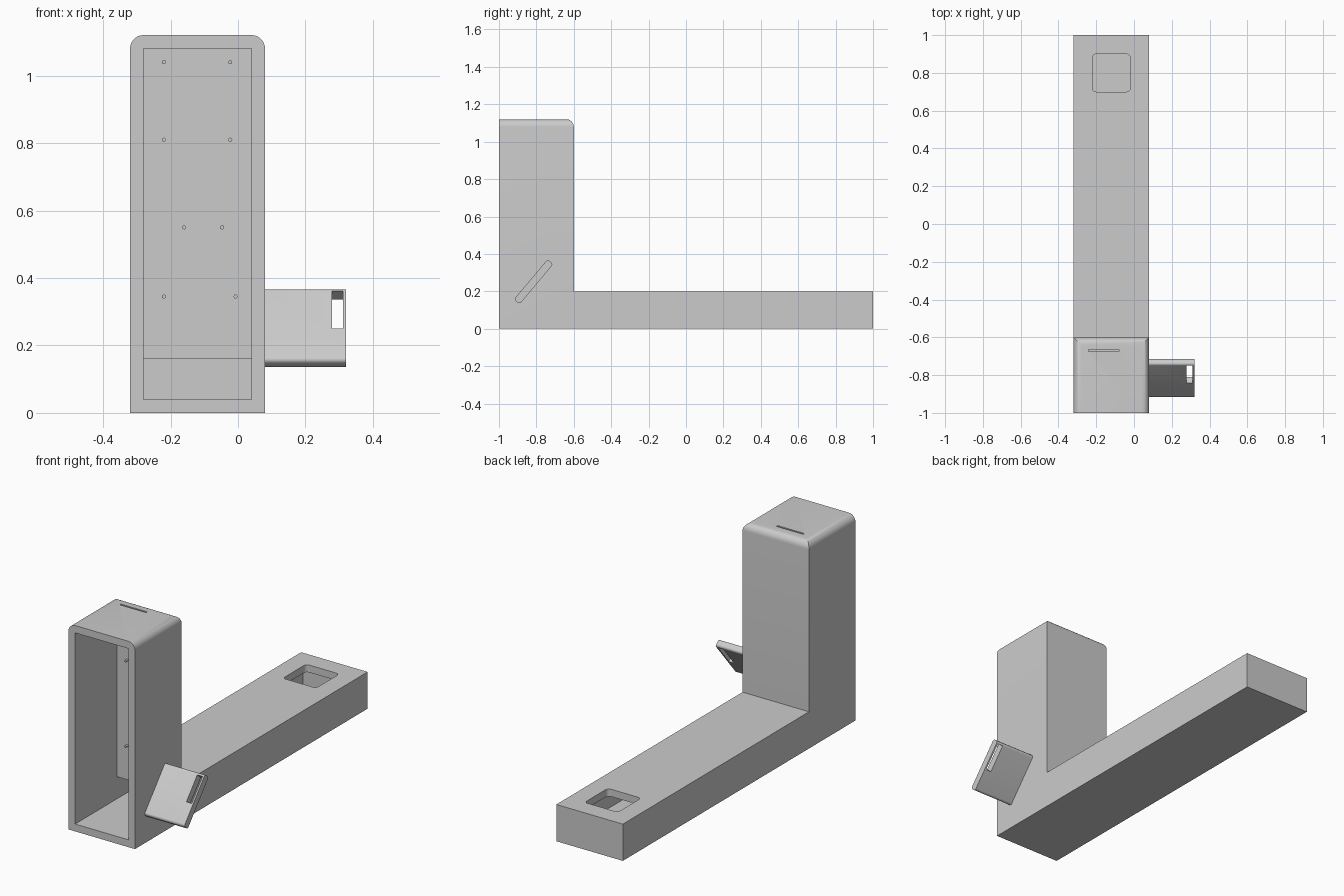
import bpy, bmesh, math
from mathutils import Matrix

if "Cube" in bpy.data.objects:
    bpy.data.objects.remove(bpy.data.objects["Cube"], do_unlink=True)

GREY = (0.6, 0.6, 0.6, 1.0)
mat = bpy.data.materials.new("plain grey")
mat.use_nodes = True
mat.diffuse_color = GREY
mat.node_tree.nodes["Principled BSDF"].inputs["Base Color"].default_value = GREY


def finish(name, bm):
    bmesh.ops.recalc_face_normals(bm, faces=bm.faces)
    mesh = bpy.data.meshes.new(name)
    bm.to_mesh(mesh)
    bm.free()
    mesh.materials.append(mat)
    obj = bpy.data.objects.new(name, mesh)
    bpy.context.collection.objects.link(obj)
    return obj


def extrude_yz(profile, x0, x1):
    """Solid made by sweeping a side profile along x."""
    bm = bmesh.new()
    face = bm.faces.new([bm.verts.new((x0, y, z)) for y, z in profile])
    geom = bmesh.ops.extrude_face_region(bm, geom=[face])["geom"]
    moved = [v for v in geom if isinstance(v, bmesh.types.BMVert)]
    bmesh.ops.translate(bm, verts=moved, vec=(x1 - x0, 0, 0))
    return bm


def box(x0, x1, y0, y1, z0, z1):
    return extrude_yz([(y0, z0), (y1, z0), (y1, z1), (y0, z1)], x0, x1)


def round_edges(bm, rule, radius, segments):
    edges = [e for e in bm.edges if rule(e.verts[0].co, e.verts[1].co)]
    bmesh.ops.bevel(bm, geom=edges, offset=radius, segments=segments,
                    profile=0.5, affect='EDGES')


def cut(target, cutter):
    mod = target.modifiers.new("cut", 'BOOLEAN')
    mod.operation, mod.solver, mod.object = 'DIFFERENCE', 'EXACT', cutter
    bpy.context.view_layer.objects.active = target
    bpy.ops.object.modifier_apply(modifier=mod.name)
    bpy.data.objects.remove(cutter, do_unlink=True)


def smooth(obj):
    bpy.ops.object.select_all(action='DESELECT')
    obj.select_set(True)
    bpy.context.view_layer.objects.active = obj
    bpy.ops.object.shade_smooth_by_angle(angle=math.radians(30))


def l_profile(front, back, end, bottom, low, high):
    return [(front, bottom), (end, bottom), (end, low),
            (back, low), (back, high), (front, high)]


# Hollow housing: upright tower with a long foot, open at the front
TOP = 1.12
bm = extrude_yz(l_profile(-1, -0.6, 1, 0, 0.2, TOP), -0.32, 0.08)
round_edges(bm, lambda a, b: min(a.z, b.z) > TOP - 0.01 and max(a.y, b.y) > -0.9,
            0.04, 8)
housing = finish("housing", bm)
cut(housing, finish("cavity_cutter", extrude_yz(
    l_profile(-1.1, -0.64, 0.96, 0.04, 0.16, 1.08), -0.28, 0.04)))

# Rounded square opening in the foot, and thin slot in the tower top
bm = box(-0.22, -0.02, 0.7, 0.9, 0.1, 0.3)
round_edges(bm, lambda a, b: abs(a.z - b.z) > 0.1, 0.02, 6)
cut(housing, finish("opening_cutter", bm))
cut(housing, finish("slot_cutter", box(-0.24, -0.08, -0.675, -0.665, 1.0, 1.2)))
smooth(housing)

# Tilted side tab with a slot near its upper end
tilt = Matrix.Translation((0, -0.815, 0.251)) @ Matrix.Rotation(math.radians(50), 4, 'X')
bm = box(0.08, 0.32, -0.14, 0.14, -0.02, 0.02)
round_edges(bm, lambda a, b: abs(a.x - b.x) > 0.1, 0.013, 6)
bm.transform(tilt)
tab = finish("side_tab", bm)
bm = box(0.279, 0.311, -0.018, 0.127, -0.1, 0.1)
bm.transform(tilt)
cut(tab, finish("tab_slot_cutter", bm))
smooth(tab)

# Small mounting pegs on the tower's inner back wall
pegs = [(-0.22, 1.04), (-0.023, 1.04), (-0.22, 0.81), (-0.023, 0.81),
        (-0.16, 0.55), (-0.047, 0.55), (-0.22, 0.345), (-0.007, 0.345)]
for i, (x, z) in enumerate(pegs):
    bm = bmesh.new()
    bmesh.ops.create_cone(bm, cap_ends=True, segments=16, radius1=0.006,
                          radius2=0.006, depth=0.02)
    bm.transform(Matrix.Translation((x, -0.645, z)) @ Matrix.Rotation(math.pi / 2, 4, 'X'))
    smooth(finish(f"mounting_peg_{i + 1}", bm))
